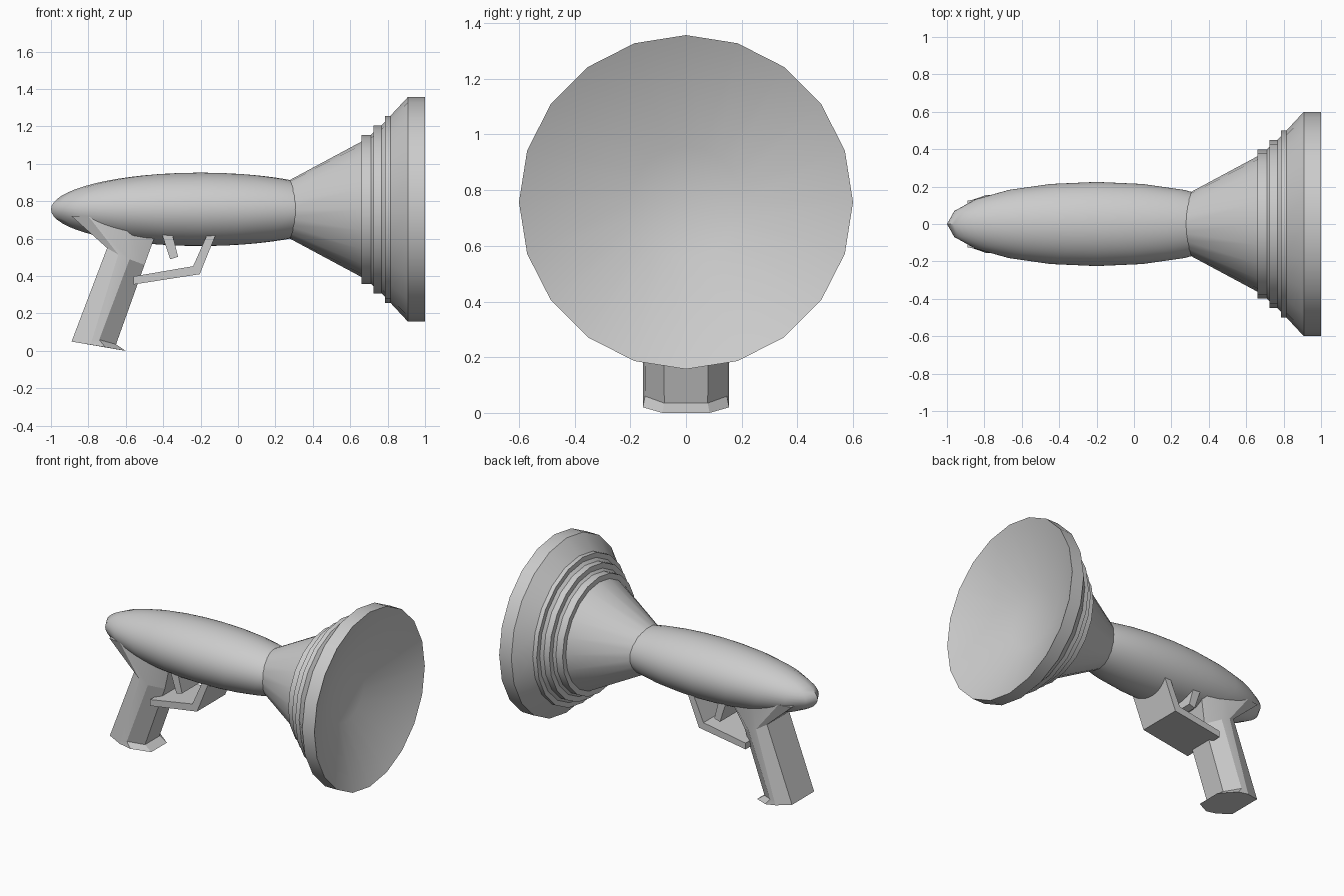
import bpy, bmesh
from math import sin, cos, pi, radians
from mathutils import Matrix

if "Cube" in bpy.data.objects:
    bpy.data.objects.remove(bpy.data.objects["Cube"])

AXIS_Z = 0.757  # height of the barrel axis


def finish(name, bm, smooth=None):
    bmesh.ops.recalc_face_normals(bm, faces=bm.faces[:])
    mesh = bpy.data.meshes.new(name)
    bm.to_mesh(mesh)
    bm.free()
    ob = bpy.data.objects.new(name, mesh)
    bpy.context.collection.objects.link(ob)
    if smooth:
        bpy.ops.object.select_all(action='DESELECT')
        ob.select_set(True)
        bpy.context.view_layer.objects.active = ob
        bpy.ops.object.shade_smooth_by_angle(angle=radians(smooth))
    return ob


def loft(name, rings, smooth=None):
    """Skin a list of closed rings and cap both ends."""
    bm = bmesh.new()
    loops = [[bm.verts.new(p) for p in ring] for ring in rings]
    n = len(loops[0])
    for a, b in zip(loops, loops[1:]):
        for i in range(n):
            j = (i + 1) % n
            bm.faces.new((a[i], a[j], b[j], b[i]))
    bm.faces.new(loops[0])
    bm.faces.new(loops[-1])
    return finish(name, bm, smooth)


def plate(name, outline, half_width):
    """Extrude an x-z outline across y."""
    return loft(name, [[(x, y, z) for x, z in outline]
                       for y in (-half_width, half_width)])


# Body: stretched ellipsoid
bm = bmesh.new()
bmesh.ops.create_uvsphere(bm, u_segments=20, v_segments=32, radius=1,
                          matrix=Matrix.Translation((-0.2, 0, AXIS_Z))
                          @ Matrix.Diagonal((0.8, 0.225, 0.196, 1)))
finish("body", bm, 40)

# Horn: stepped flare with a shallow dish in its mouth
horn = [(0.25, 0.142), (0.66, 0.362), (0.66, 0.398), (0.71, 0.398),
        (0.725, 0.413), (0.725, 0.449), (0.767, 0.449), (0.785, 0.467),
        (0.785, 0.5), (0.815, 0.5), (0.908, 0.6), (1.0, 0.6), (0.82, 0.2)]
SIDES = 20
loft("horn", [[(x, r * sin(2 * pi * i / SIDES), AXIS_Z + r * cos(2 * pi * i / SIDES))
               for i in range(SIDES)] for x, r in horn], 30)

# Grip: octagonal sections, back to front, mirrored across y
half_sections = [
    [(-0.89, 0.12, 0.05), (-0.79, 0.155, 0.033), (-0.71, 0.155, 0.02), (-0.6, 0.085, 0.0)],
    [(-0.883, 0.12, 0.068), (-0.78, 0.155, 0.06), (-0.742, 0.147, 0.06), (-0.652, 0.078, 0.035)],
    [(-0.70, 0.12, 0.55), (-0.64, 0.155, 0.515), (-0.58, 0.15, 0.49), (-0.5, 0.08, 0.46)],
    [(-0.89, 0.125, 0.72), (-0.8, 0.14, 0.72), (-0.6, 0.14, 0.71), (-0.42, 0.135, 0.68)],
]
loft("grip", [h + [(x, -y, z) for x, y, z in reversed(h)] for h in half_sections], 20)

# Trigger guard: bent wide strip from body to grip
plate("trigger_guard", [(-0.105, 0.655), (-0.205, 0.41), (-0.56, 0.355),
                        (-0.56, 0.398), (-0.24, 0.453), (-0.15, 0.655)], 0.153)

# Trigger
plate("trigger", [(-0.415, 0.65), (-0.358, 0.65), (-0.32, 0.503), (-0.363, 0.49)], 0.15)
